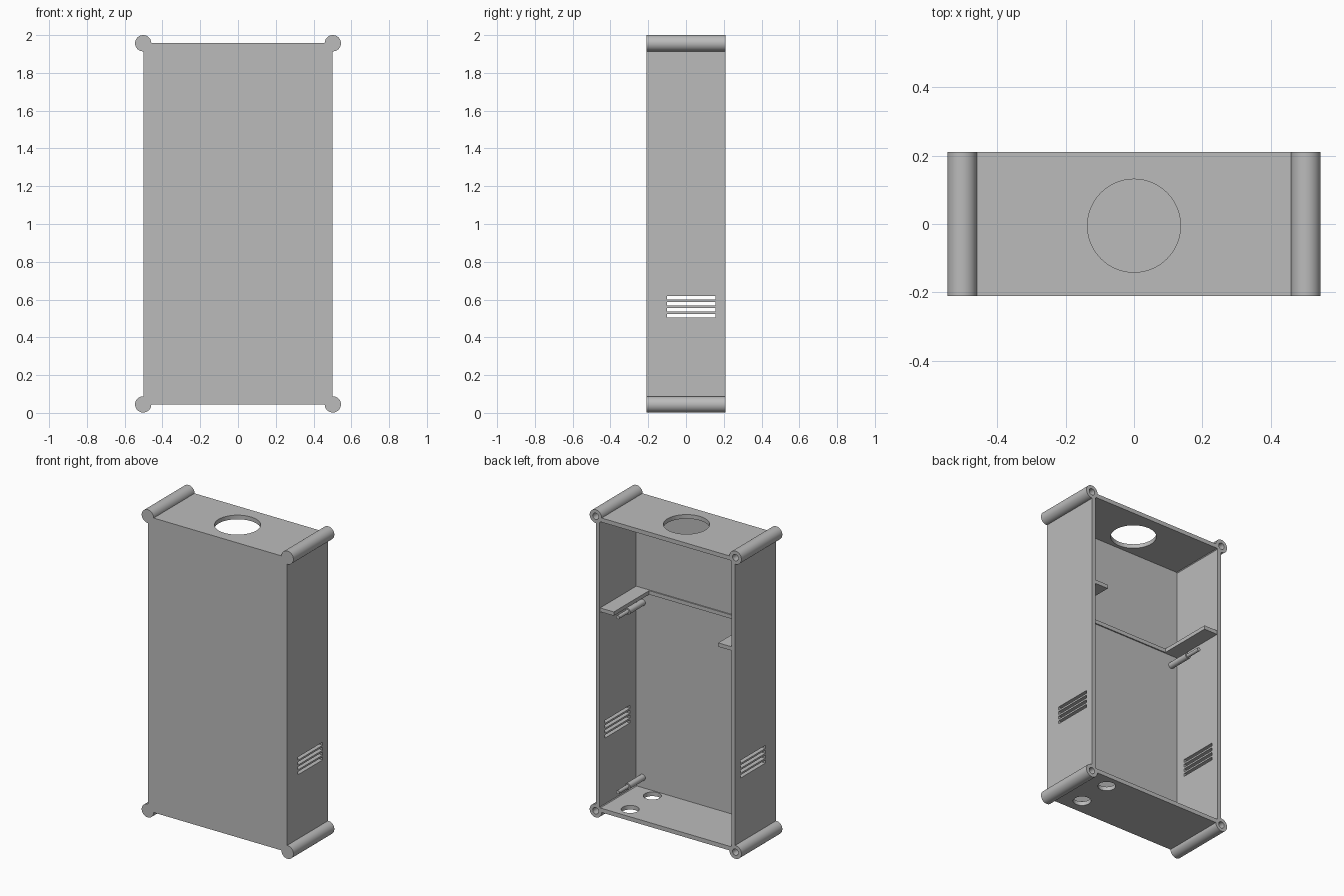
import bpy, math
from mathutils import Matrix

old = bpy.data.objects.get("Cube")
if old:
    bpy.data.objects.remove(old, do_unlink=True)

grey = bpy.data.materials.new("plain grey")
grey.use_nodes = True
grey.diffuse_color = (0.5, 0.5, 0.5, 1)
grey.node_tree.nodes["Principled BSDF"].inputs["Base Color"].default_value = (0.5, 0.5, 0.5, 1)


def finish(obj, name):
    obj.name = name
    obj.data.materials.clear()
    obj.data.materials.append(grey)
    return obj


def box(name, x, y, z):
    """Box from (min, max) ranges on each axis."""
    bpy.ops.mesh.primitive_cube_add(size=1)
    obj = bpy.context.object
    size = [r[1] - r[0] for r in (x, y, z)]
    mid = [sum(r) / 2 for r in (x, y, z)]
    obj.data.transform(Matrix.Translation(mid) @ Matrix.Diagonal((*size, 1)))
    return finish(obj, name)


def rod_y(name, x, z, r, y0, y1, sides=48):
    """Cylinder lying along the depth axis."""
    bpy.ops.mesh.primitive_cylinder_add(vertices=sides, radius=r, depth=y1 - y0)
    obj = bpy.context.object
    obj.data.transform(Matrix.Translation((x, (y0 + y1) / 2, z))
                       @ Matrix.Rotation(math.pi / 2, 4, "X"))
    return finish(obj, name)


def rod_z(name, x, y, z, r, depth):
    bpy.ops.mesh.primitive_cylinder_add(vertices=64, radius=r, depth=depth)
    obj = bpy.context.object
    obj.data.transform(Matrix.Translation((x, y, z)))
    return finish(obj, name)


def combine(target, other, operation):
    """Boolean the other object into the target and discard it."""
    mod = target.modifiers.new("combine", "BOOLEAN")
    mod.operation, mod.solver, mod.object = operation, "EXACT", other
    other.hide_render = True
    bpy.ops.object.select_all(action="DESELECT")
    bpy.context.view_layer.objects.active = target
    target.select_set(True)
    bpy.ops.object.modifier_apply(modifier=mod.name)
    bpy.data.objects.remove(other, do_unlink=True)


def smooth(obj):
    bpy.ops.object.select_all(action="DESELECT")
    bpy.context.view_layer.objects.active = obj
    obj.select_set(True)
    bpy.ops.object.shade_smooth_by_angle(angle=math.radians(30))


BACK, FRONT, INNER = 0.21, -0.21, -0.165
WALL = 0.473
LOW, HIGH = 0.045, 1.957
corners = [(sx * 0.502, z) for sx in (-1, 1) for z in (LOW, HIGH)]

# Case with an open back
case = box("case", (-0.5, 0.5), (FRONT, BACK), (LOW, HIGH))
combine(case, box("cavity", (-WALL, WALL), (INNER, 0.3), (0.072, 1.93)), "DIFFERENCE")

# Round corner posts with blind screw holes
for x, z in corners:
    combine(case, rod_y("post", x, z, 0.043, FRONT, BACK), "UNION")
for x, z in corners:
    combine(case, rod_y("screw_hole", x, z, 0.021, 0.03, 0.3, 24), "DIFFERENCE")

# Vent slots through both side walls
for i in range(4):
    z = 0.514 + i * 0.0317
    combine(case, box("vent", (-0.6, 0.6), (-0.1, 0.155), (z - 0.01, z + 0.01)), "DIFFERENCE")

# Large round opening in the top, two cable holes in the floor
combine(case, rod_z("top_opening", 0, -0.005, HIGH, 0.136, 0.2), "DIFFERENCE")
for y in (-0.105, 0.123):
    combine(case, rod_z("cable_hole", 0.315, y, LOW, 0.053, 0.2), "DIFFERENCE")
smooth(case)

# Inner ridge joining the two shelves
box("inner_ridge", (-WALL, WALL), (INNER - 0.01, INNER + 0.008), (1.343, 1.368))

# Shelves and stepped mounting pegs on each side
for side, sx in (("left", 1), ("right", -1)):
    box(side + "_shelf", sorted((sx * 0.375, sx * (WALL + 0.01))),
        (INNER - 0.01, 0.205), (1.343, 1.368))
    for level, z in (("lower", 0.139), ("upper", 1.275)):
        x = sx * 0.427
        smooth(rod_y(f"{side}_{level}_peg", x, z, 0.02, INNER - 0.01, -0.01, 32))
        smooth(rod_y(f"{side}_{level}_peg_tip", x, z, 0.012, -0.02, 0.09, 32))
